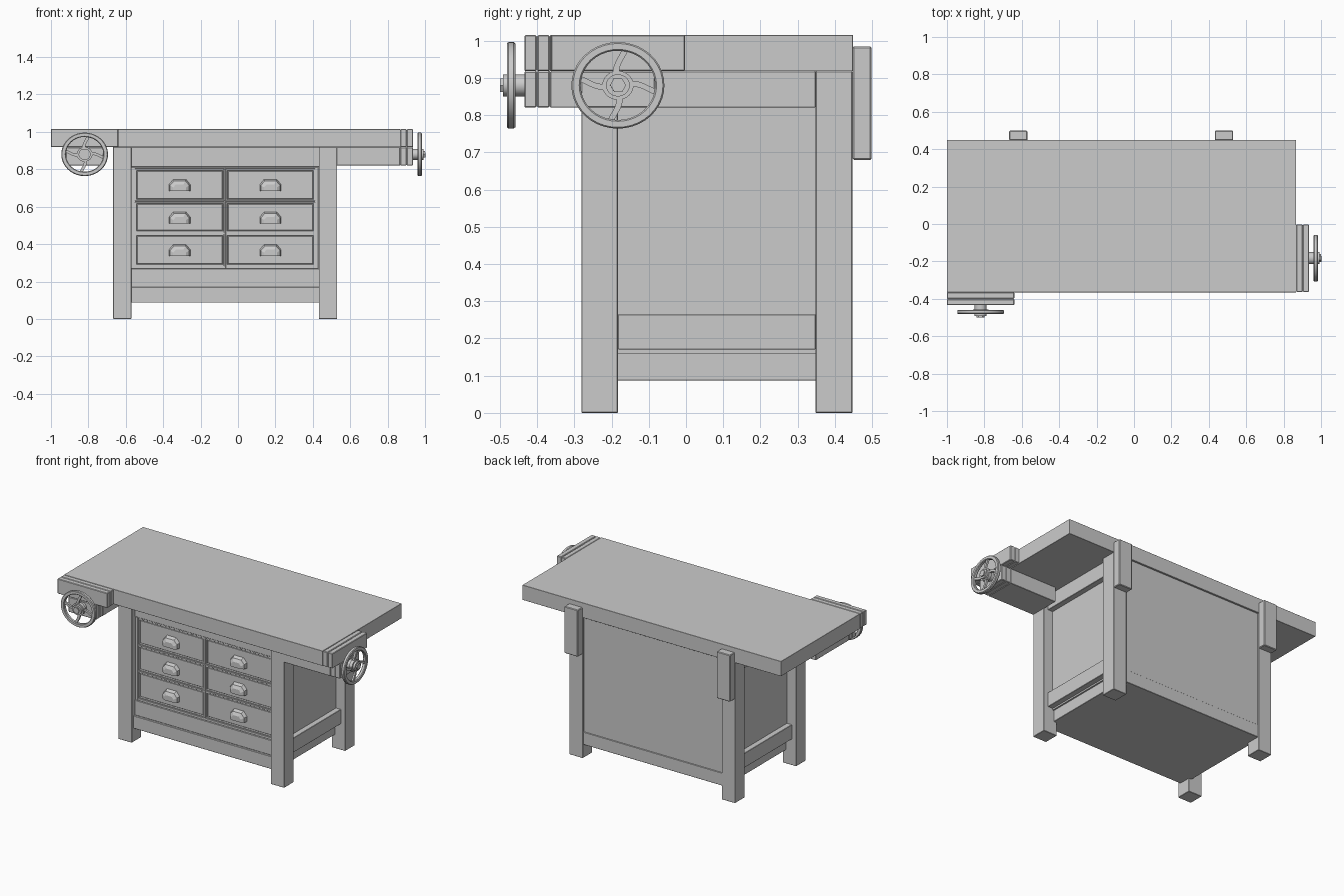
import bpy, bmesh
from math import pi, sin, cos, radians
from mathutils import Matrix, Vector

if "Cube" in bpy.data.objects:
    bpy.data.objects.remove(bpy.data.objects["Cube"])

I = Matrix.Identity(4)


def add(name, bm, mat=I, bevel=0.0, smooth=False):
    bmesh.ops.recalc_face_normals(bm, faces=bm.faces)
    me = bpy.data.meshes.new(name)
    bm.to_mesh(me)
    bm.free()
    ob = bpy.data.objects.new(name, me)
    bpy.context.collection.objects.link(ob)
    ob.matrix_world = mat
    if smooth:
        for p in me.polygons:
            p.use_smooth = True
        me.set_sharp_from_angle(angle=radians(35))
    if bevel:
        m = ob.modifiers.new("edge", 'BEVEL')
        m.width = bevel
        m.segments = 1
    return ob


def box_bm(x, y, z):
    bm = bmesh.new()
    c = Vector(((x[0] + x[1]) / 2, (y[0] + y[1]) / 2, (z[0] + z[1]) / 2))
    s = (x[1] - x[0], y[1] - y[0], z[1] - z[0])
    bmesh.ops.create_cube(bm, size=1, matrix=Matrix.Translation(c) @ Matrix.Diagonal((*s, 1)))
    return bm


def box(name, x, y, z, mat=I, bevel=0.002):
    return add(name, box_bm(x, y, z), mat, bevel)


def rod(name, r, y0, y1, sides, mat):
    """Cylinder along y."""
    bm = bmesh.new()
    bmesh.ops.create_cone(bm, cap_ends=True, segments=sides, radius1=r, radius2=r, depth=y1 - y0,
                          matrix=Matrix.Translation((0, (y0 + y1) / 2, 0)) @ Matrix.Rotation(pi / 2, 4, 'X'))
    return add(name, bm, mat, smooth=sides > 8)


# Worktop
box("worktop", (-1, 0.866), (-0.365, 0.449), (0.918, 1.015), bevel=0.001)

# Legs and rear blocks
LX = ((-0.667, -0.57), (0.432, 0.53))
LY = ((-0.281, -0.183), (0.348, 0.447))
for x in LX:
    for y in LY:
        box("leg", x, y, (0, 0.918))
    box("rear_block", x, (0.447, 0.499), (0.68, 0.985), bevel=0.004)

# Side rails, side panels
for x in ((-0.637, -0.58), (0.44, 0.50)):
    for z in ((0.17, 0.265), (0.82, 0.918)):
        box("side_rail", x, (-0.183, 0.348), z)
for x in ((-0.602, -0.57), (0.43, 0.465)):
    box("side_panel", x, (-0.19, 0.36), (0.16, 0.918), bevel=0)

# Bottom slab, back panel, front rails
box("bottom_slab", (-0.592, 0.455), (-0.262, 0.442), (0.087, 0.17))
box("back_panel", (-0.575, 0.435), (0.39, 0.437), (0.17, 0.918), bevel=0)
box("front_top_rail", (-0.575, 0.435), (-0.25, -0.2), (0.812, 0.918))
box("front_bottom_rail", (-0.575, 0.435), (-0.25, -0.2), (0.17, 0.268))
box("drawer_case", (-0.565, 0.425), (-0.228, 0.39), (0.265, 0.812), bevel=0)

# Frame strips around the drawers
for x in ((-0.57, -0.551), (-0.073, -0.065), (0.412, 0.43)):
    box("drawer_divider", x, (-0.246, -0.22), (0.268, 0.81), bevel=0.001)
for z in ((0.268, 0.283), (0.454, 0.462), (0.624, 0.632), (0.802, 0.811)):
    box("drawer_shelf_edge", (-0.57, 0.43), (-0.245, -0.22), z, bevel=0.001)


def drawer(x, z):
    bm = box_bm(x, (-0.242, -0.2), z)
    f = min(bm.faces, key=lambda f: f.calc_center_median().y)
    for t, d in ((0.009, 0.0), (0.004, -0.008), (0.004, 0.003)):
        bmesh.ops.inset_region(bm, faces=[f], thickness=t, depth=d)
    add("drawer_front", bm)


def cup_pull(cx, cz):
    outline = [(-0.057, -0.03), (-0.057, 0.005), (-0.034, 0.033),
               (0.034, 0.033), (0.057, 0.005), (0.057, -0.03)]
    bm = bmesh.new()
    rings = []
    for y, sx, top in ((0, 1, 1), (-0.022, 0.9, 0.85), (-0.033, 0.6, 0.55)):
        rings.append([bm.verts.new((px * sx, y, -0.03 + (pz + 0.03) * top)) for px, pz in outline])
    for a, b in zip(rings, rings[1:]):
        for i in range(5):
            bm.faces.new((a[i], a[i + 1], b[i + 1], b[i]))
    bm.faces.new(rings[-1])
    ob = add("cup_pull", bm, Matrix.Translation((cx, -0.236, cz)))
    m = ob.modifiers.new("thickness", 'SOLIDIFY')
    m.thickness = 0.003


# Drawers with pulls
for x in ((-0.55, -0.074), (-0.064, 0.411)):
    for z in ((0.633, 0.801), (0.463, 0.623), (0.284, 0.453)):
        drawer(x, z)
        cup_pull(sum(x) / 2, sum(z) / 2 - 0.003)


def wheel(mat):
    # Rim with a rounded rectangular section
    bm = bmesh.new()
    n = 40
    section = [(0.125, -0.007), (0.121, -0.0115), (0.104, -0.0115), (0.1, -0.007),
               (0.1, 0.007), (0.104, 0.0115), (0.121, 0.0115), (0.125, 0.007)]
    k = len(section)
    ring = []
    for i in range(n):
        a = 2 * pi * i / n
        ring.append([bm.verts.new((r * cos(a), y, r * sin(a))) for r, y in section])
    for i in range(n):
        a, b = ring[i], ring[(i + 1) % n]
        for j in range(k):
            bm.faces.new((a[j], a[(j + 1) % k], b[(j + 1) % k], b[j]))
    add("wheel_rim", bm, mat, smooth=True)
    # Curved spokes
    for s in range(4):
        bm = bmesh.new()
        prev = None
        for i in range(9):
            t = i / 8
            r = 0.025 + 0.08 * t
            a = pi / 2 * (s + 1) + 0.15 - 0.33 * (3 * t * t - 2 * t ** 3)
            c = Vector((r * cos(a), 0, r * sin(a)))
            side = Vector((-sin(a), 0, cos(a))) * 0.0085
            up = Vector((0, 0.006, 0))
            q = [bm.verts.new(c + v) for v in (side + up, side - up, -side - up, -side + up)]
            if prev:
                for j in range(4):
                    bm.faces.new((prev[j], prev[(j + 1) % 4], q[(j + 1) % 4], q[j]))
            else:
                bm.faces.new(q)
            prev = q
        bm.faces.new(prev)
        add("wheel_spoke", bm, mat, smooth=True)
    # Hub, shaft and nut
    rod("wheel_hub", 0.042, -0.009, 0.012, 32, mat)
    rod("screw_shaft", 0.032, 0.0, 0.045, 32, mat)
    rod("hub_washer", 0.032, -0.022, 0, 32, mat)
    rod("hub_nut", 0.022, -0.03, 0, 6, mat @ Matrix.Rotation(pi / 6, 4, 'Y'))


def vise(mat):
    # Two jaws, each wide above and narrow below
    for y in ((-0.034, -0.002), (-0.069, -0.037)):
        box("jaw_upper", (-0.18, 0.18), y, (0.918, 1.015), mat, 0.003)
        box("jaw_lower", (-0.1, 0.1), y, (0.82, 0.918), mat, 0.003)
    box("jaw_core", (-0.177, 0.177), (-0.06, 0.0), (0.922, 1.011), mat, 0)
    box("jaw_core_lower", (-0.097, 0.097), (-0.06, 0.0), (0.823, 0.95), mat, 0)
    # Guide block under the worktop
    box("guide_block", (-0.1, 0.1), (0, 0.34), (0.82, 0.918), mat)
    wheel(mat @ Matrix.Translation((0, -0.105, 0.88)) @ Matrix.Diagonal((1, 1, 0.93, 1)))


# Front vise and end vise
vise(Matrix.Translation((-0.82, -0.365, 0)))
vise(Matrix.Translation((0.866, -0.183, 0)) @ Matrix.Rotation(pi / 2, 4, 'Z'))
